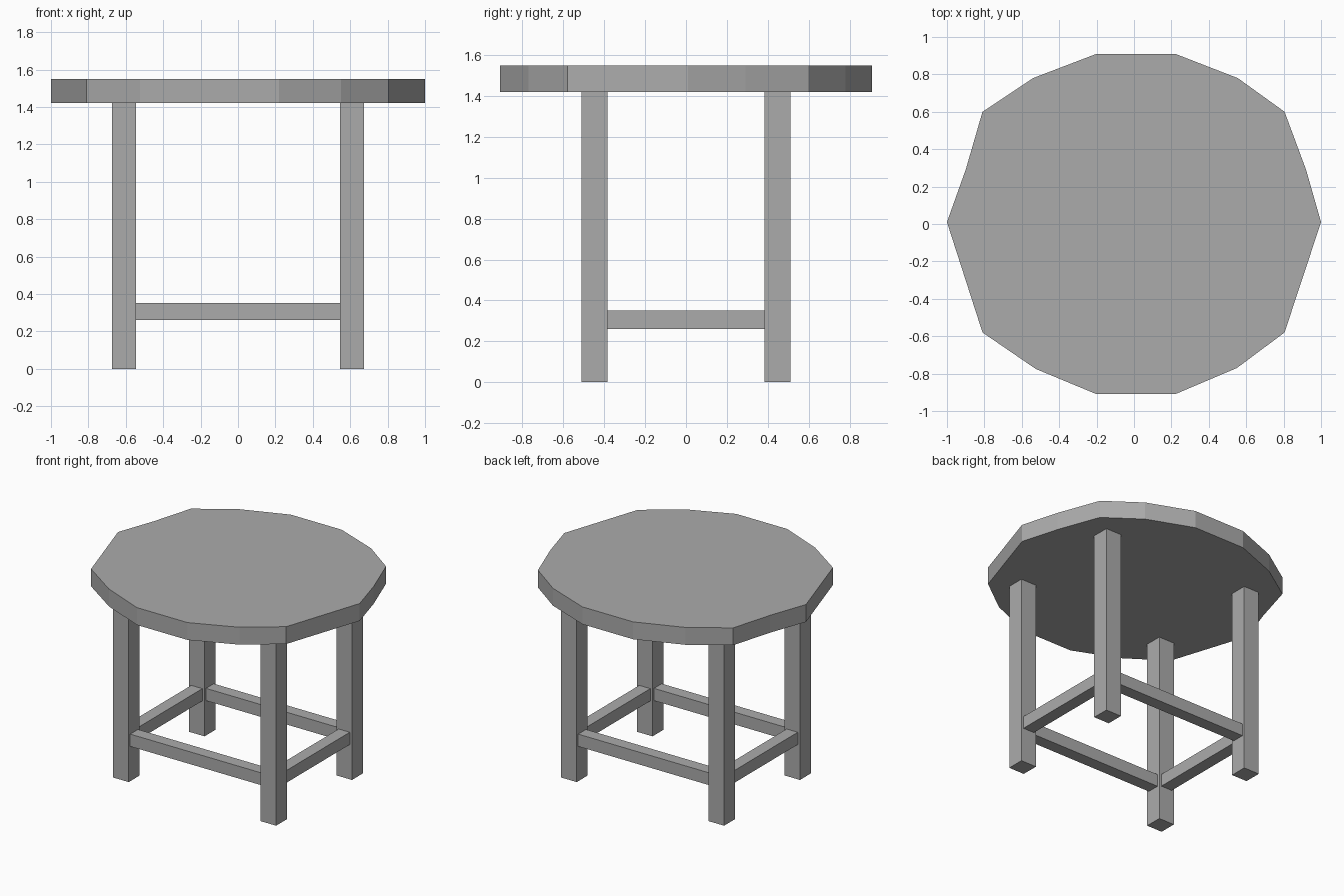
import bpy
import bmesh
from mathutils import Matrix, Vector

cube = bpy.data.objects.get("Cube")
if cube:
    bpy.data.objects.remove(cube, do_unlink=True)

# Single flat grey
grey = bpy.data.materials.new("plain_grey")
grey.use_nodes = True
colour = (0.41, 0.41, 0.41, 1)
grey.diffuse_color = colour
grey.node_tree.nodes["Principled BSDF"].inputs["Base Color"].default_value = colour


def add_object(name, bm):
    bmesh.ops.recalc_face_normals(bm, faces=bm.faces)
    mesh = bpy.data.meshes.new(name)
    bm.to_mesh(mesh)
    bm.free()
    mesh.materials.append(grey)
    obj = bpy.data.objects.new(name, mesh)
    bpy.context.scene.collection.objects.link(obj)
    return obj


def add_box(name, centre, size):
    bm = bmesh.new()
    matrix = Matrix.Translation(centre) @ Matrix.Diagonal((*size, 1))
    bmesh.ops.create_cube(bm, size=1, matrix=matrix)
    return add_object(name, bm)


# Slightly irregular many-sided top, extruded from its outline
TOP_LOW, TOP_HIGH = 1.42, 1.55
outline = [(-0.2, 0.91), (0.22, 0.91), (0.555, 0.78), (0.805, 0.6),
           (0.92, 0.29), (1, 0.01), (0.805, -0.58), (0.55, -0.77),
           (0.22, -0.91), (-0.2, -0.91), (-0.525, -0.775), (-0.81, -0.58),
           (-1, 0.01), (-0.9, 0.29), (-0.81, 0.6), (-0.54, 0.78)]
bm = bmesh.new()
face = bm.faces.new([bm.verts.new((x, y, TOP_LOW)) for x, y in outline])
result = bmesh.ops.extrude_face_region(bm, geom=[face], use_keep_orig=True)
raised = [g for g in result["geom"] if isinstance(g, bmesh.types.BMVert)]
bmesh.ops.translate(bm, verts=raised, vec=Vector((0, 0, TOP_HIGH - TOP_LOW)))
add_object("table_top", bm)

# Four square legs
LEG_X, LEG_Y, LEG = 0.61, 0.448, 0.128
for y_name, sy in (("front", -1), ("back", 1)):
    for x_name, sx in (("left", 1), ("right", -1)):
        add_box(f"{y_name}_{x_name}_leg",
                (sx * LEG_X, sy * LEG_Y, TOP_LOW / 2), (LEG, LEG, TOP_LOW))

# Stretchers between neighbouring legs
BAR, BAR_Z = 0.092, 0.306
for name, s in (("front", -1), ("back", 1)):
    add_box(f"{name}_stretcher", (0, s * LEG_Y, BAR_Z),
            (2 * LEG_X - LEG, BAR, BAR))
for name, s in (("left", 1), ("right", -1)):
    add_box(f"{name}_stretcher", (s * LEG_X, 0, BAR_Z),
            (BAR, 2 * LEG_Y - LEG, BAR))
